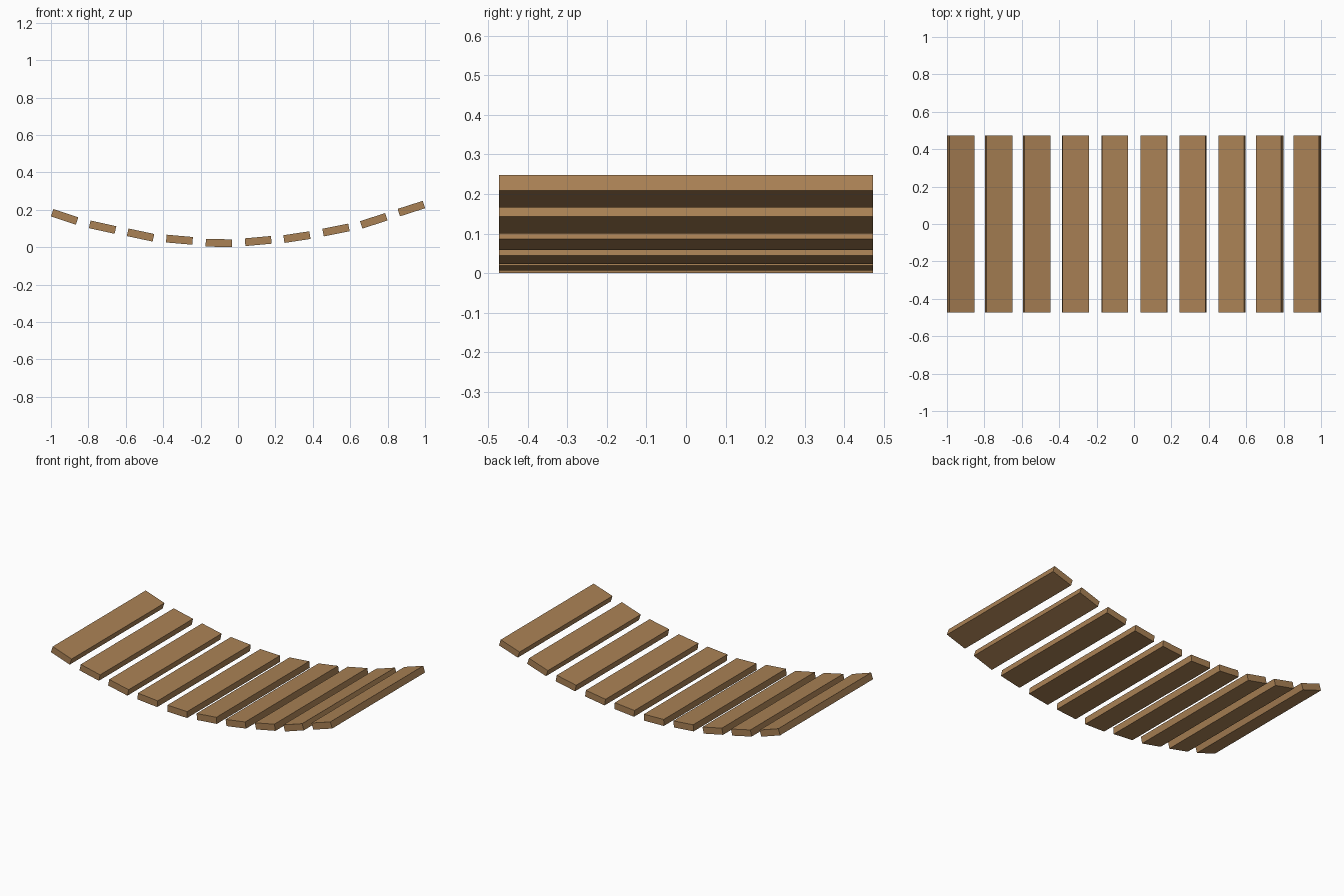
import bpy
import math

if "Cube" in bpy.data.objects:
    bpy.data.objects.remove(bpy.data.objects["Cube"])

LENGTH, WIDTH, THICK = 0.944, 0.141, 0.0415

wood = bpy.data.materials.new("brown wood")
wood.diffuse_color = (0.40, 0.22, 0.09, 1)
wood.use_nodes = True
wood.node_tree.nodes["Principled BSDF"].inputs["Base Color"].default_value = wood.diffuse_color

# Sagging bridge planks: centre x, centre z, tilt in degrees (positive = right end up)
planks = [
    (-0.927, 0.162, -18.5), (-0.724, 0.107, -12.5), (-0.521, 0.065, -12),
    (-0.313, 0.040, -5), (-0.102, 0.0225, -1.5), (0.108, 0.033, 5.2),
    (0.315, 0.054, 8.6), (0.524, 0.092, 11.4), (0.726, 0.141, 18),
    (0.927, 0.2065, 17.8),
]

for i, (x, z, tilt) in enumerate(planks, 1):
    bpy.ops.mesh.primitive_cube_add(size=1, location=(x, 0, z),
                                    rotation=(0, -math.radians(tilt), 0))
    plank = bpy.context.object
    plank.name = f"bridge_plank_{i}"
    plank.scale = (WIDTH, LENGTH, THICK)
    bpy.ops.object.transform_apply(location=False, rotation=False, scale=True)
    plank.data.materials.append(wood)
